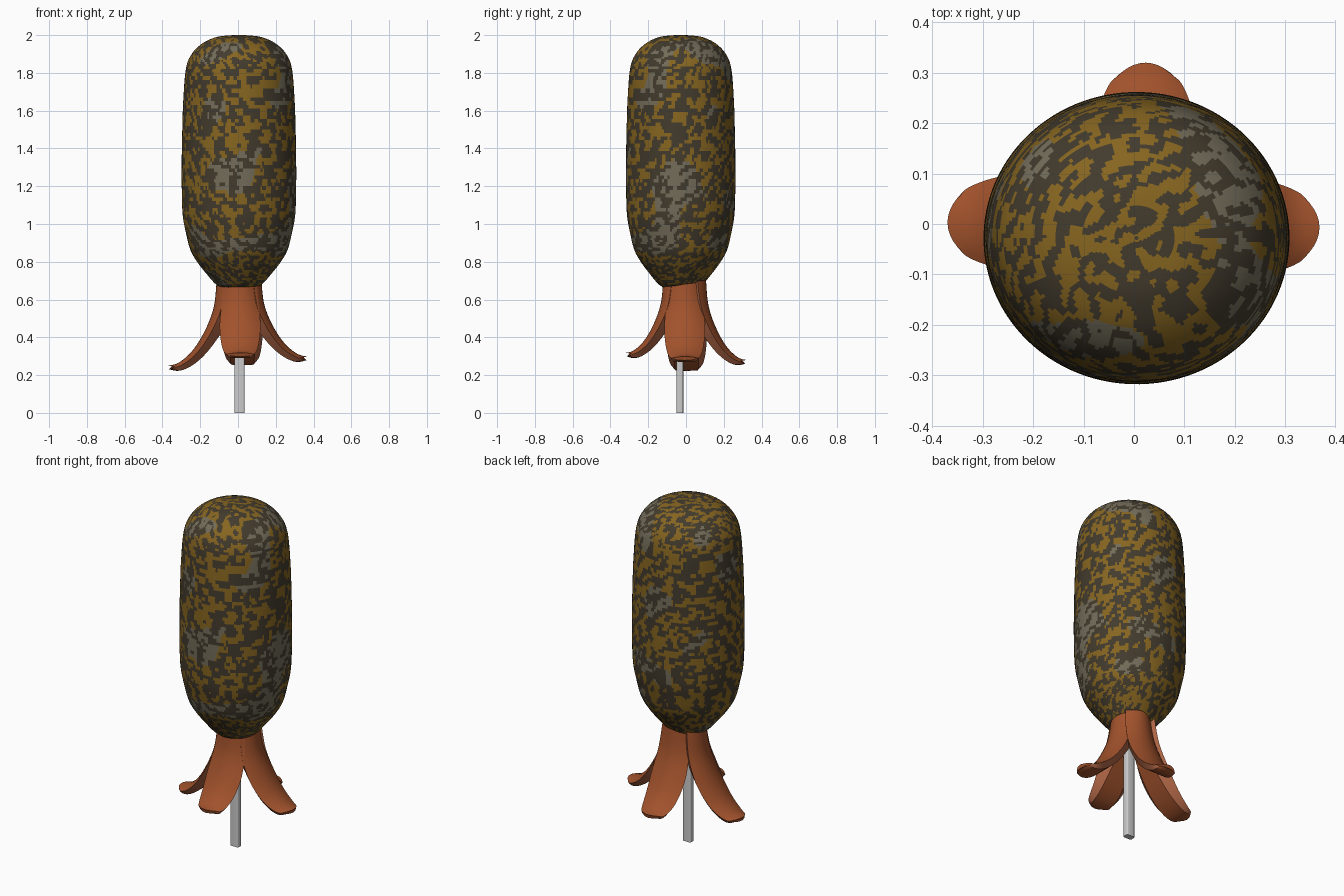
import bpy, bmesh
from math import sin, cos, pi, radians
from mathutils import Vector, noise

if "Cube" in bpy.data.objects:
    bpy.data.objects.remove(bpy.data.objects["Cube"])


def material(name, rgb):
    m = bpy.data.materials.new(name)
    m.diffuse_color = (*rgb, 1)
    m.use_nodes = True
    m.node_tree.nodes["Principled BSDF"].inputs["Base Color"].default_value = m.diffuse_color
    return m


def finish(bm, name, mats=(), angle=40):
    bmesh.ops.recalc_face_normals(bm, faces=bm.faces)
    me = bpy.data.meshes.new(name)
    bm.to_mesh(me)
    bm.free()
    ob = bpy.data.objects.new(name, me)
    bpy.context.collection.objects.link(ob)
    for m in mats:
        me.materials.append(m)
    bpy.ops.object.select_all(action='DESELECT')
    ob.select_set(True)
    bpy.context.view_layer.objects.active = ob
    bpy.ops.object.shade_smooth_by_angle(angle=radians(angle))
    return ob


def spline(pts, steps):
    """Catmull-Rom curve through tuples of any length."""
    P = [pts[0]] + list(pts) + [pts[-1]]
    out = []
    for i in range(1, len(P) - 2):
        for k in range(steps):
            t = k / steps
            out.append(tuple(0.5 * (2*b + (c-a)*t + (2*a-5*b+4*c-d)*t*t + (3*b-a-3*c+d)*t**3)
                             for a, b, c, d in zip(*P[i-1:i+3])))
    return out + [tuple(pts[-1])]


# Mottled coating colours
dark = material("coating_dark", (0.055, 0.043, 0.026))
gold = material("coating_gold", (0.24, 0.13, 0.014))
pale = material("coating_pale", (0.17, 0.15, 0.10))
skin = material("sausage_skin", (0.36, 0.085, 0.025))
flesh = material("sausage_cut", (0.42, 0.13, 0.06))

# Coated body: a slightly oval capsule tapering at the bottom
profile = [(0.004, 0.655), (0.06, 0.658), (0.115, 0.675), (0.175, 0.74), (0.225, 0.805),
           (0.258, 0.865), (0.28, 0.95), (0.298, 1.05), (0.303, 1.2), (0.303, 1.35),
           (0.3, 1.5), (0.295, 1.65), (0.281, 1.82), (0.25, 1.9), (0.195, 1.955),
           (0.125, 1.988), (0.06, 1.998), (0.004, 2.0)]
N = 180
bm = bmesh.new()
rows = []
for r, z in spline(profile, 8):
    rows.append([bm.verts.new((0.005 + r * cos(2*pi*i/N), -0.028 + r * 0.955 * sin(2*pi*i/N), z))
                 for i in range(N)])
for a, b in zip(rows, rows[1:]):
    for i in range(N):
        f = bm.faces.new((a[i], a[(i+1) % N], b[(i+1) % N], b[i]))
        c = f.calc_center_median()
        cap = c.z > 1.82 or c.z < 0.87
        k = 34 if cap else 24
        v = noise.noise(Vector((c.x*k, c.y*k, (c.z + 0.5*c.x - 0.5*c.y) * (44 if cap else 30))))
        patch = noise.noise(Vector((c.x*5 + 7, c.y*5, c.z*5)))
        if v > 0.03:
            f.material_index = 2 if patch > 0.22 else 1
bm.faces.new(rows[0])
bm.faces.new(rows[-1])
finish(bm, "coated_body", (dark, gold, pale), 60)


# Sausage legs: four split petals curling outward
def leg(name, turn, shift, path):
    # path rows: outward distance, height, half width, thickness
    st = spline(path, 6)
    ca, sa = cos(turn), sin(turn)
    M = 10
    bm = bmesh.new()
    rings = []
    for i, (d, z, w, th) in enumerate(st):
        p, q = st[max(i-1, 0)], st[min(i+1, len(st)-1)]
        tan = Vector((q[0]-p[0], q[1]-p[1])).normalized()
        nd, nz = -tan.y, tan.x
        s = i / (len(st) - 1)
        sag = 0.035 * (1 - s) + 0.012
        inner = 0.3 + 0.55 * s
        sec = [(w * (2*k/M - 1), -sag * (2*k/M - 1)**2) for k in range(M+1)]
        sec += [(w * inner * (1 - 2*k/4), -max(th, sag + 0.008)) for k in range(5)]
        ring = []
        for t, n in sec:
            # rounded tip
            back = 0.03 * (t / w)**2 * max(0, (s - 0.75) / 0.25)
            x = d + nd*n - tan.x*back
            y = t + shift
            ring.append(bm.verts.new((0.003 + x*ca - y*sa, -0.005 + x*sa + y*ca,
                                      z + nz*n - tan.y*back)))
        rings.append(ring)
    n = len(rings[0])
    for a, b in zip(rings, rings[1:]):
        for k in range(n):
            f = bm.faces.new((a[k], a[(k+1) % n], b[(k+1) % n], b[k]))
            f.material_index = 1 if k in (M, n-1) else 0
    bm.faces.new(rings[0])
    bm.faces.new(rings[-1])
    finish(bm, name, (skin, flesh), 35)


def leg_path(tip, low, root):
    def at(f, g):
        return root + (tip-root)*f, 0.72 + (low-0.72)*g
    return [(*at(0, 0), 0.085, 0.115), (*at(0.06, 0.33), 0.098, 0.105),
            (*at(0.24, 0.60), 0.108, 0.08), (*at(0.50, 0.83), 0.1, 0.062),
            (*at(0.78, 0.965), 0.082, 0.045), (*at(1, 1), 0.062, 0.018)]


leg("leg_left", pi, -0.008, leg_path(0.373, 0.25, 0.115))
leg("leg_right", 0, -0.002, leg_path(0.365, 0.298, 0.12))
leg("leg_back", pi/2, -0.02, leg_path(0.325, 0.28, 0.11))
leg("leg_front", -pi/2, 0.008, leg_path(0.313, 0.318, 0.115))

# Flat stick with softened long edges
bm = bmesh.new()
bmesh.ops.create_cube(bm, size=1)
for v in bm.verts:
    v.co = Vector((0.008 + v.co.x*0.053, -0.032 + v.co.y*0.035, 0.35 + v.co.z*0.7))
long_edges = [e for e in bm.edges if abs(e.verts[0].co.z - e.verts[1].co.z) > 0.5]
bmesh.ops.bevel(bm, geom=long_edges, offset=0.008, segments=3, profile=0.5, affect='EDGES')
finish(bm, "stick")
